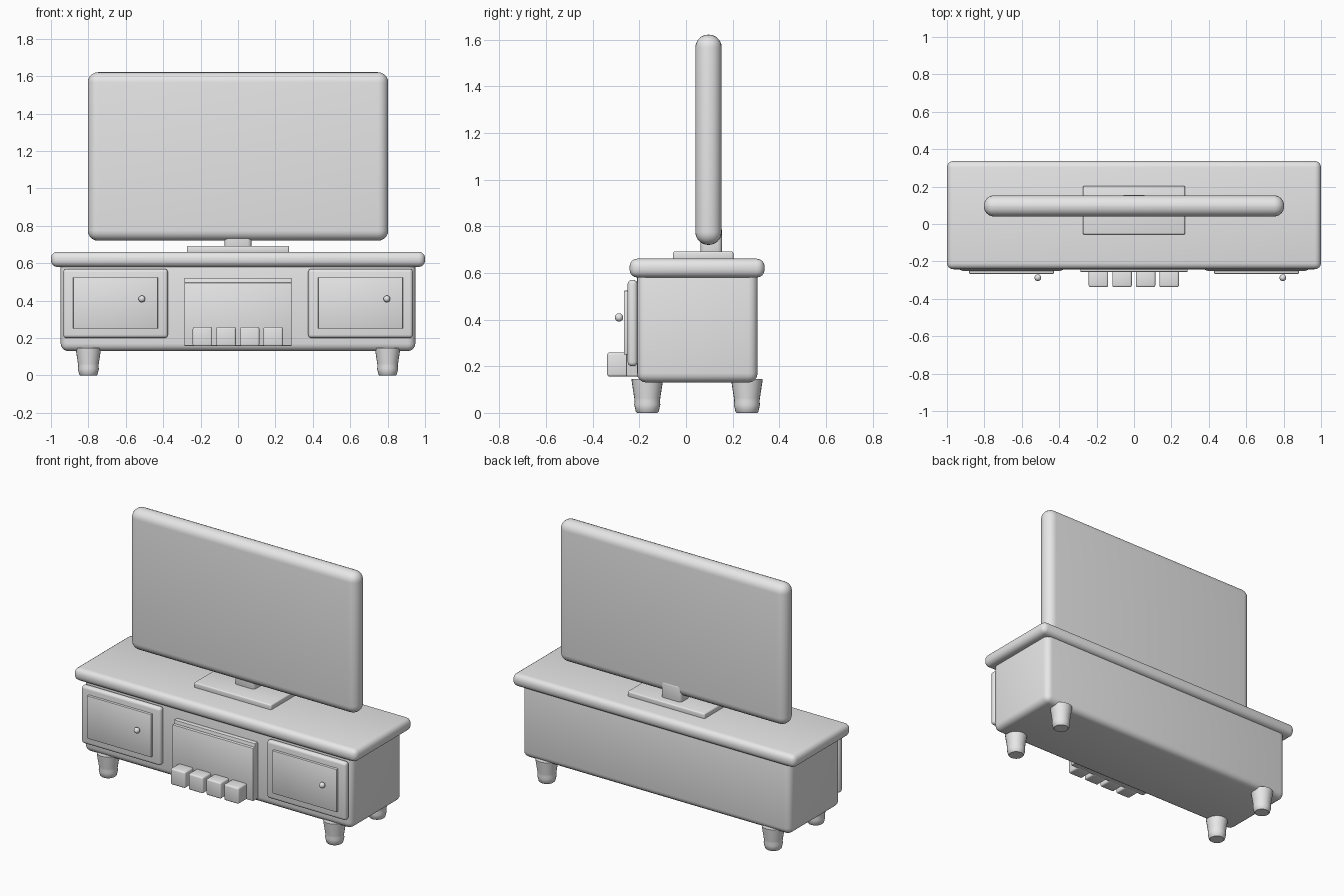
import bpy, bmesh
from math import radians, cos, sin, tau

cube = bpy.data.objects.get("Cube")
if cube:
    bpy.data.objects.remove(cube, do_unlink=True)

grey = bpy.data.materials.new("plain_grey")
grey.use_nodes = True
grey.diffuse_color = (0.8, 0.8, 0.8, 1)
grey.node_tree.nodes["Principled BSDF"].inputs["Base Color"].default_value = (0.8, 0.8, 0.8, 1)


def finish(name, bm, angle=35):
    mesh = bpy.data.meshes.new(name)
    bm.to_mesh(mesh)
    bm.free()
    mesh.materials.append(grey)
    obj = bpy.data.objects.new(name, mesh)
    bpy.context.collection.objects.link(obj)
    bpy.ops.object.select_all(action='DESELECT')
    obj.select_set(True)
    bpy.context.view_layer.objects.active = obj
    bpy.ops.object.shade_smooth_by_angle(angle=radians(angle))
    return obj


def rounded_box(name, x, y, z, radius, segments=4):
    """Box spanning the given (min, max) ranges with rounded edges."""
    bm = bmesh.new()
    bmesh.ops.create_cube(bm, size=1)
    for v in bm.verts:
        for i, (lo, hi) in enumerate((x, y, z)):
            v.co[i] = hi if v.co[i] > 0 else lo
    bmesh.ops.bevel(bm, geom=bm.edges[:], offset=radius, segments=segments,
                    profile=0.5, affect='EDGES')
    return finish(name, bm)


def turned_leg(name, x, y, profile, sides=24):
    """Lathe a (radius, height) profile around a vertical axis."""
    bm = bmesh.new()
    rings = [[bm.verts.new((x + r * cos(tau * i / sides), y + r * sin(tau * i / sides), z))
              for i in range(sides)] for r, z in profile]
    for a, b in zip(rings, rings[1:]):
        for i in range(sides):
            j = (i + 1) % sides
            bm.faces.new((a[i], a[j], b[j], b[i]))
    bm.faces.new(rings[0][::-1])
    bm.faces.new(rings[-1])
    return finish(name, bm)


# Cabinet carcass and overhanging top
rounded_box("cabinet_body", (-0.948, 0.948), (-0.21, 0.307), (0.13, 0.62), 0.04)
rounded_box("cabinet_top", (-1, 1), (-0.242, 0.337), (0.58, 0.661), 0.034)

# Turned legs
leg_profile = [(0.044, 0), (0.049, 0.005), (0.056, 0.035), (0.054, 0.05),
               (0.056, 0.065), (0.066, 0.13), (0.068, 0.146)]
for side, x in (("right", -0.8), ("left", 0.8)):
    for end, y in (("front", -0.166), ("back", 0.261)):
        turned_leg(f"{end}_{side}_leg", x, y, leg_profile)

# Doors with raised panels and ball knobs
for side, x in (("right", -0.655), ("left", 0.655)):
    rounded_box(f"{side}_door", (x - 0.28, x + 0.28), (-0.25, -0.208), (0.2, 0.57), 0.018)
    rounded_box(f"{side}_door_panel", (x - 0.227, x + 0.227), (-0.266, -0.235),
                (0.25, 0.524), 0.004, 2)
    bm = bmesh.new()
    bmesh.ops.create_uvsphere(bm, u_segments=20, v_segments=12, radius=0.018)
    bmesh.ops.translate(bm, verts=bm.verts, vec=(x + 0.141, -0.287, 0.409))
    finish(f"{side}_door_knob", bm, 60)

# Centre panel with a stepped upper edge
rounded_box("centre_back_plate", (-0.287, 0.287), (-0.238, -0.2), (0.157, 0.519), 0.006, 2)
rounded_box("centre_front_plate", (-0.287, 0.287), (-0.257, -0.215), (0.157, 0.496), 0.006, 2)

# Row of small boxes along the bottom of the centre panel
for i in range(4):
    x = -0.19 + i * 0.126
    rounded_box(f"small_box_{i + 1}", (x - 0.052, x + 0.052), (-0.338, -0.245),
                (0.156, 0.259), 0.01, 3)

# Television screen with its stand
rounded_box("screen", (-0.803, 0.803), (0.04, 0.153), (0.72, 1.621), 0.055, 6)
rounded_box("stand_base", (-0.273, 0.273), (-0.056, 0.203), (0.65, 0.692), 0.008, 3)
rounded_box("stand_neck", (-0.072, 0.072), (0.062, 0.155), (0.67, 0.8), 0.02, 3)
